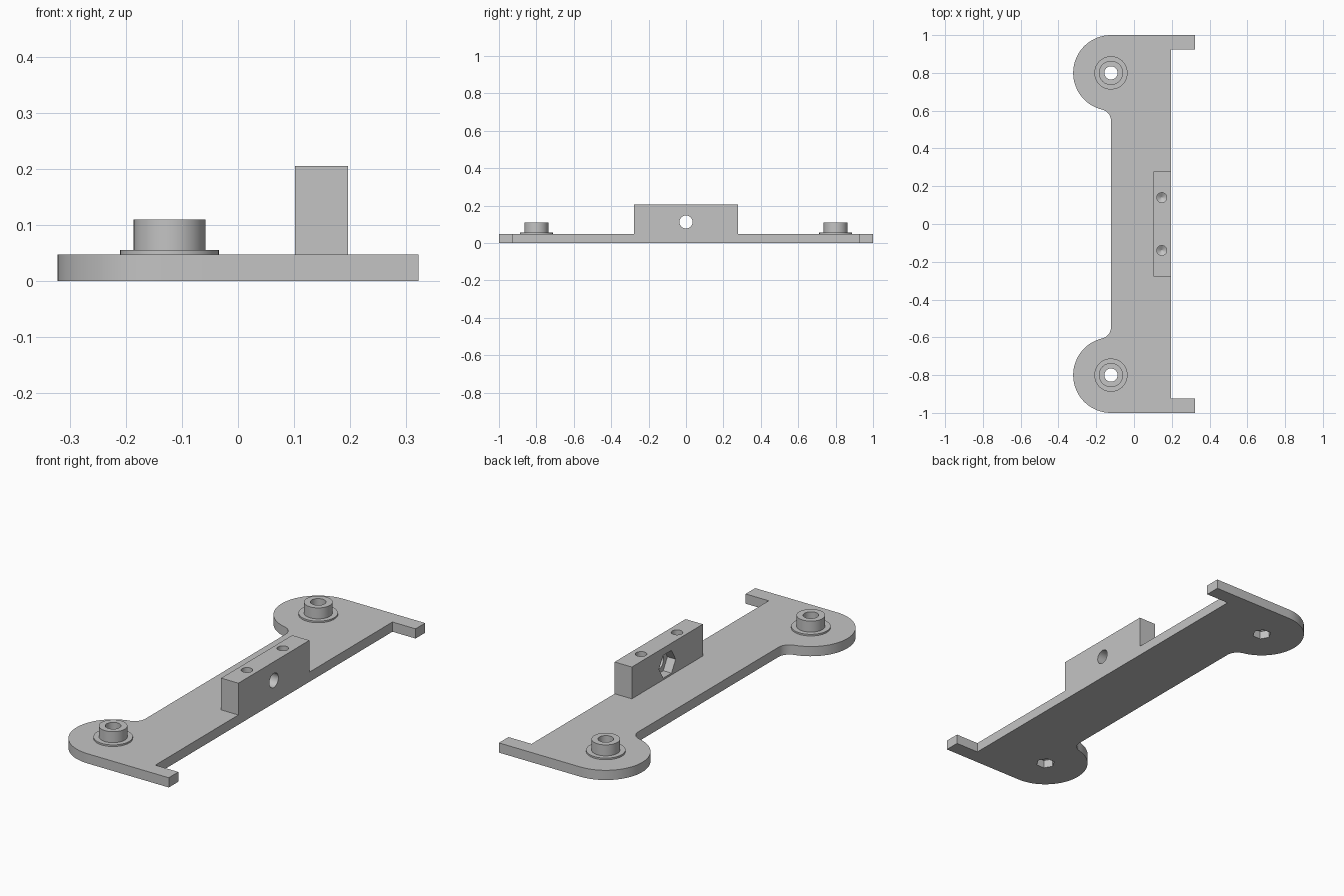
import bpy, bmesh
from math import pi, cos, sin, atan2, sqrt, radians
from mathutils import Matrix, Vector

if "Cube" in bpy.data.objects:
    bpy.data.objects.remove(bpy.data.objects["Cube"], do_unlink=True)

grey = bpy.data.materials.new("plain grey")
grey.use_nodes = True
grey.diffuse_color = (0.55, 0.55, 0.55, 1)
grey.node_tree.nodes["Principled BSDF"].inputs["Base Color"].default_value = grey.diffuse_color

THICK = 0.048
BOSS_X, BOSS_Y = -0.122, 0.8
EDGE_X, BLOCK_X, TAB_X = 0.196, 0.102, 0.322
HOLE_R = 0.035


def make_object(name, bm):
    bmesh.ops.recalc_face_normals(bm, faces=bm.faces)
    mesh = bpy.data.meshes.new(name)
    bm.to_mesh(mesh)
    bm.free()
    mesh.materials.append(grey)
    ob = bpy.data.objects.new(name, mesh)
    bpy.context.collection.objects.link(ob)
    return ob


def prism(name, outline, height):
    bm = bmesh.new()
    face = bm.faces.new([bm.verts.new((x, y, 0)) for x, y in outline])
    top = bmesh.ops.extrude_face_region(bm, geom=[face])["geom"]
    bmesh.ops.translate(bm, vec=(0, 0, height),
                        verts=[v for v in top if isinstance(v, bmesh.types.BMVert)])
    return make_object(name, bm)


def lathe(name, profile, location, closed, steps=48, turn=None):
    """Spin (radius, height) points about z; an open profile is capped on its end rings."""
    bm = bmesh.new()
    rings = [[bm.verts.new((r * cos(2 * pi * i / steps), r * sin(2 * pi * i / steps), z))
              for i in range(steps)] for r, z in profile]
    pairs = list(zip(rings, rings[1:] + rings[:1]))
    for a, b in pairs if closed else pairs[:-1]:
        for i in range(steps):
            j = (i + 1) % steps
            bm.faces.new((a[i], a[j], b[j], b[i]))
    if not closed:
        bm.faces.new(rings[0])
        bm.faces.new(rings[-1])
    if turn:
        bm.transform(turn)
    bmesh.ops.translate(bm, verts=bm.verts, vec=location)
    return make_object(name, bm)


def cut(ob, cutters):
    bpy.context.view_layer.objects.active = ob
    for cutter in cutters:
        cutter.hide_render = True
        mod = ob.modifiers.new("cut", 'BOOLEAN')
        mod.operation, mod.solver, mod.object = 'DIFFERENCE', 'EXACT', cutter
        bpy.ops.object.modifier_apply(modifier=mod.name)
        bpy.data.objects.remove(cutter, do_unlink=True)


def arc(cx, cy, r, a0, a1, n):
    return [(cx + r * cos(a0 + (a1 - a0) * i / n), cy + r * sin(a0 + (a1 - a0) * i / n))
            for i in range(n + 1)]


# Base plate: rounded lobe, concave fillet and end tab on each end
LOBE, FILLET = 0.2, 0.06
fillet_y = BOSS_Y - sqrt((LOBE + FILLET) ** 2 - FILLET ** 2)
meet = atan2(BOSS_Y - fillet_y, FILLET)
half = [(EDGE_X, 0.925), (TAB_X, 0.925), (TAB_X, 1.0)]
half += arc(BOSS_X, BOSS_Y, LOBE, pi / 2, pi + meet, 32)
half += arc(BOSS_X - FILLET, fillet_y, FILLET, meet, 0, 10)[1:]
plate = prism("base_plate", half + [(x, -y) for x, y in reversed(half)], THICK)

# Bolt holes with hexagonal nut pockets under the plate
cutters = []
for side in (-1, 1):
    spot = (BOSS_X, side * BOSS_Y, 0)
    cutters.append(lathe("bolt_cutter", [(HOLE_R, -0.1), (HOLE_R, 0.1)], spot, False))
    cutters.append(lathe("nut_cutter", [(0.044, -0.1), (0.044, 0.04)], spot, False, 6))
cut(plate, cutters)

# Raised bosses with a thin flange
boss_profile = [(HOLE_R, THICK), (0.088, THICK), (0.088, 0.056),
                (0.064, 0.056), (0.064, 0.11), (HOLE_R, 0.11)]
bosses = [lathe(name, boss_profile, (BOSS_X, y, 0), True)
          for name, y in (("front_boss", -BOSS_Y), ("back_boss", BOSS_Y))]

# Mounting block with a cross hole, hexagonal recess and two drilled holes
BLOCK_Y, BLOCK_TOP, CROSS_Z = 0.277, 0.205, 0.113
block = prism("mounting_block", [(BLOCK_X, -BLOCK_Y), (EDGE_X, -BLOCK_Y),
                                 (EDGE_X, BLOCK_Y), (BLOCK_X, BLOCK_Y)], BLOCK_TOP - THICK)
block.data.transform(Matrix.Translation((0, 0, THICK)))
sideways = Matrix.Rotation(pi / 2, 4, 'Y') @ Matrix.Rotation(pi / 2, 4, 'Z')
cutters = [
    lathe("cross_cutter", [(HOLE_R, -0.1), (HOLE_R, 0.2)], (BLOCK_X, 0, CROSS_Z), False, turn=sideways),
    lathe("hex_cutter", [(0.065, -0.1), (0.065, 0.045)], (BLOCK_X, 0, CROSS_Z), False, 6, sideways),
]
for y in (-0.14, 0.14):
    cutters.append(lathe("drill_cutter", [(0.003, -0.115), (0.026, -0.1), (0.026, 0.05)],
                         (0.147, y, BLOCK_TOP), False, 32))
cut(block, cutters)

# Smooth the round walls, keep edges sharp
bpy.ops.object.select_all(action='DESELECT')
for ob in [plate, block] + bosses:
    ob.select_set(True)
bpy.context.view_layer.objects.active = plate
bpy.ops.object.shade_smooth_by_angle(angle=radians(30))
